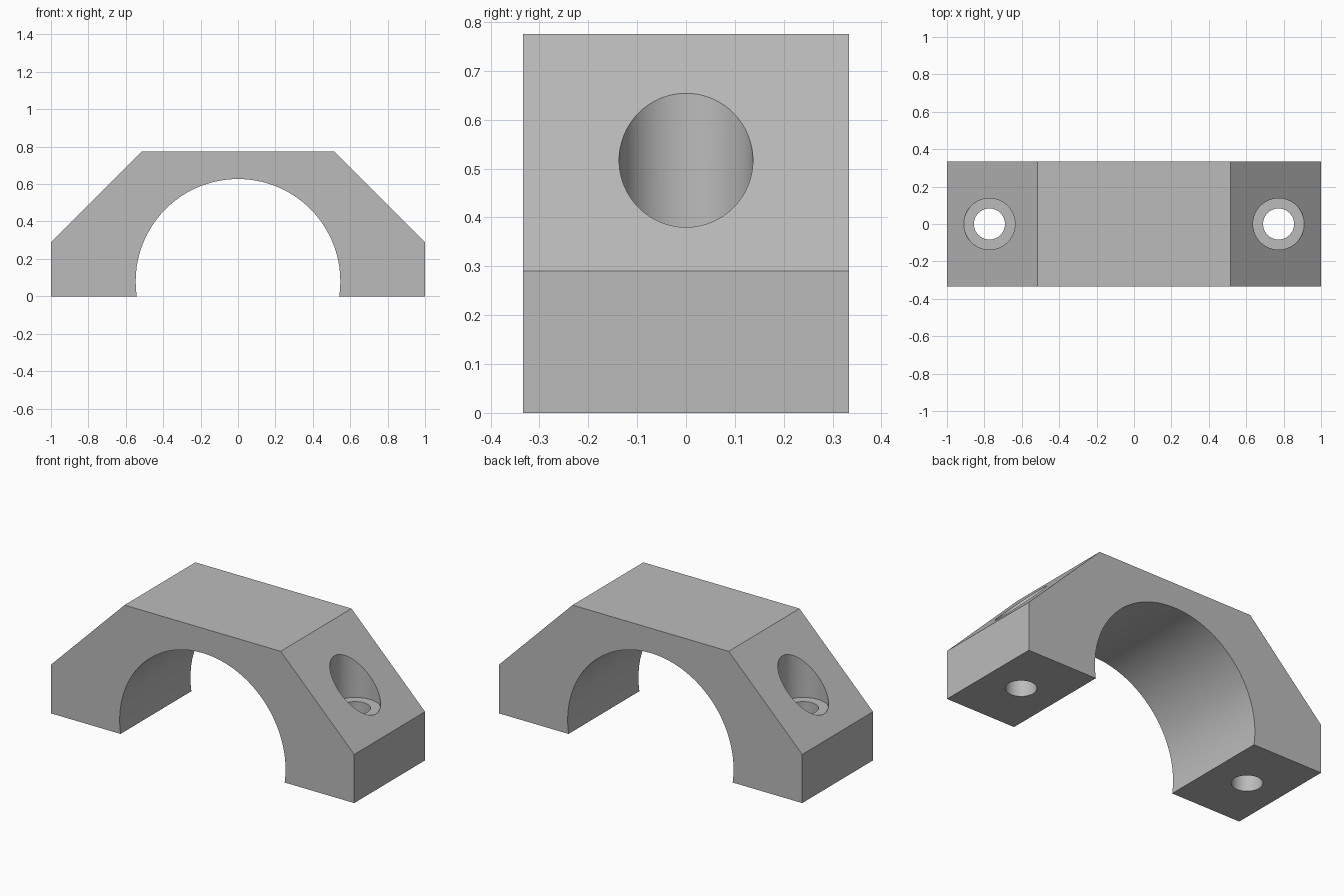
import bpy, bmesh, math
from mathutils import Vector

if "Cube" in bpy.data.objects:
    bpy.data.objects.remove(bpy.data.objects["Cube"], do_unlink=True)

DEPTH = 0.667                       # clamp width along y
ARC_R, ARC_Z = 0.547, 0.08          # saddle radius and centre height
BORE_X, BORE_R, HEAD_R, SEAT_Z = 0.773, 0.083, 0.137, 0.378

grey = bpy.data.materials.new("plain_grey")
grey.use_nodes = True
colour = (0.5, 0.5, 0.5, 1)
grey.diffuse_color = colour
grey.node_tree.nodes["Principled BSDF"].inputs["Base Color"].default_value = colour


def make_object(name, bm):
    bmesh.ops.recalc_face_normals(bm, faces=bm.faces)
    mesh = bpy.data.meshes.new(name)
    bm.to_mesh(mesh)
    bm.free()
    mesh.materials.append(grey)
    obj = bpy.data.objects.new(name, mesh)
    bpy.context.collection.objects.link(obj)
    return obj


def clamp_body():
    # Chamfered outline closed by the round saddle, extruded along y
    outline = [(-1, 0), (-1, 0.29), (-0.515, 0.775),
               (0.515, 0.775), (1, 0.29), (1, 0)]
    dip = math.asin(ARC_Z / ARC_R)
    steps = 72
    for i in range(steps + 1):
        a = -dip + (math.pi + 2 * dip) * i / steps
        outline.append((ARC_R * math.cos(a), ARC_Z + ARC_R * math.sin(a)))
    bm = bmesh.new()
    face = bm.faces.new([bm.verts.new((x, -DEPTH / 2, z)) for x, z in outline])
    ext = bmesh.ops.extrude_face_region(bm, geom=[face])
    moved = [v for v in ext["geom"] if isinstance(v, bmesh.types.BMVert)]
    bmesh.ops.translate(bm, vec=(0, DEPTH, 0), verts=moved)
    return make_object("clamp_body", bm)


def bolt_cutter(name, x):
    # Stepped bolt hole: narrow shank below a wide head recess
    profile = [(0, -0.1), (BORE_R, -0.1), (BORE_R, SEAT_Z),
               (HEAD_R, SEAT_Z), (HEAD_R, 1), (0, 1)]
    bm = bmesh.new()
    verts = [bm.verts.new((x + r, 0, z)) for r, z in profile]
    edges = [bm.edges.new(pair) for pair in zip(verts, verts[1:])]
    bmesh.ops.spin(bm, geom=verts + edges, cent=Vector((x, 0, 0)),
                   axis=(0, 0, 1), angle=math.tau, steps=64)
    bmesh.ops.remove_doubles(bm, verts=bm.verts, dist=0.0001)
    return make_object(name, bm)


body = clamp_body()
bpy.context.view_layer.objects.active = body
for side, name in ((-1, "right_bolt_cutter"), (1, "left_bolt_cutter")):
    cutter = bolt_cutter(name, side * BORE_X)
    cutter.hide_render = True
    cut = body.modifiers.new(name, 'BOOLEAN')
    cut.operation = 'DIFFERENCE'
    cut.solver = 'EXACT'
    cut.object = cutter
    bpy.ops.object.modifier_apply(modifier=cut.name)
    bpy.data.objects.remove(cutter, do_unlink=True)

# Smooth curved walls, crisp edges
bpy.ops.object.select_all(action='DESELECT')
body.select_set(True)
bpy.ops.object.shade_smooth_by_angle(angle=math.radians(30))
